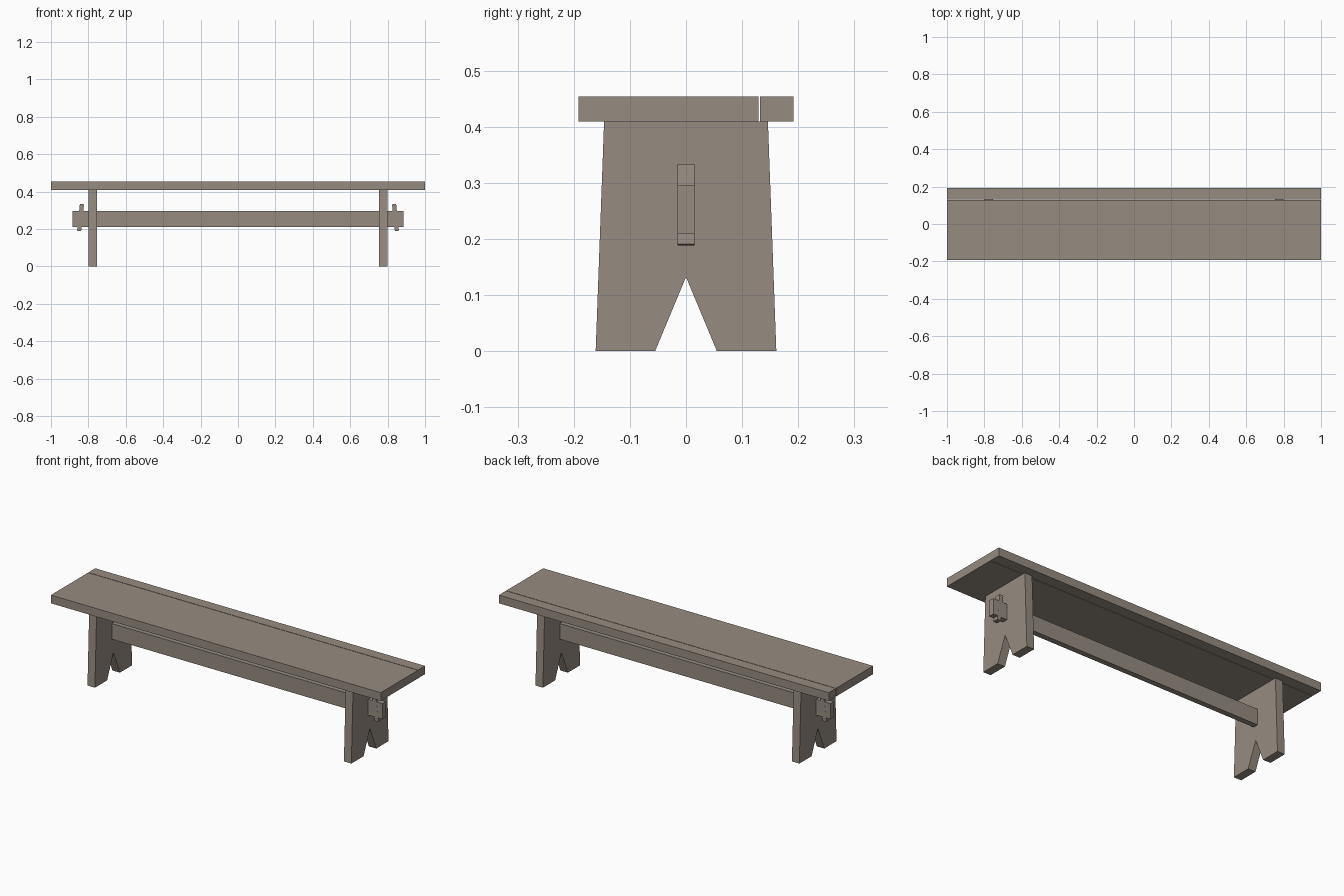
import bpy, math
from mathutils import Matrix

if "Cube" in bpy.data.objects:
    bpy.data.objects.remove(bpy.data.objects["Cube"])

wood = bpy.data.materials.new("weathered wood")
wood.diffuse_color = (0.305, 0.262, 0.220, 1)
wood.use_nodes = True
wood.node_tree.nodes["Principled BSDF"].inputs["Base Color"].default_value = wood.diffuse_color


def add_object(name, verts, faces):
    mesh = bpy.data.meshes.new(name)
    mesh.from_pydata(verts, [], faces)
    mesh.materials.append(wood)
    obj = bpy.data.objects.new(name, mesh)
    bpy.context.collection.objects.link(obj)
    return obj


def prism(name, profile, x0, x1):
    """Extrude a counter-clockwise (y, z) profile from x0 to x1."""
    n = len(profile)
    verts = [(x, y, z) for x in (x0, x1) for y, z in profile]
    faces = [list(range(n))[::-1], list(range(n, 2 * n))]
    faces += [(i, (i + 1) % n, (i + 1) % n + n, i + n) for i in range(n)]
    return add_object(name, verts, faces)


def box(name, x0, x1, y0, y1, z0, z1):
    return prism(name, [(y0, z0), (y1, z0), (y1, z1), (y0, z1)], x0, x1)


# Seat: a wide board and a narrow board with a thin gap
box("seat_wide_board", -1, 1, -0.192, 0.129, 0.409, 0.454)
box("seat_narrow_board", -1, 1, 0.132, 0.192, 0.409, 0.454)

# Stretcher passing through both legs
box("stretcher", -0.886, 0.886, -0.015, 0.015, 0.210, 0.296)

# Tapered legs with a V notch, and tilted wedges outside them
leg_profile = [(-0.161, 0), (-0.055, 0), (0, 0.132), (0.055, 0),
               (0.161, 0), (0.146, 0.409), (-0.146, 0.409)]
for side, s in (("left", -1), ("right", 1)):
    x0, x1 = sorted((s * 0.755, s * 0.800))
    prism(side + "_leg", leg_profile, x0, x1)

    wedge = box(side + "_wedge", -0.011, 0.011, -0.0152, 0.0152, -0.072, 0.072)
    wedge.data.transform(Matrix.Translation((s * 0.842, 0, 0.261))
                         @ Matrix.Rotation(-s * math.radians(6), 4, 'Y'))
